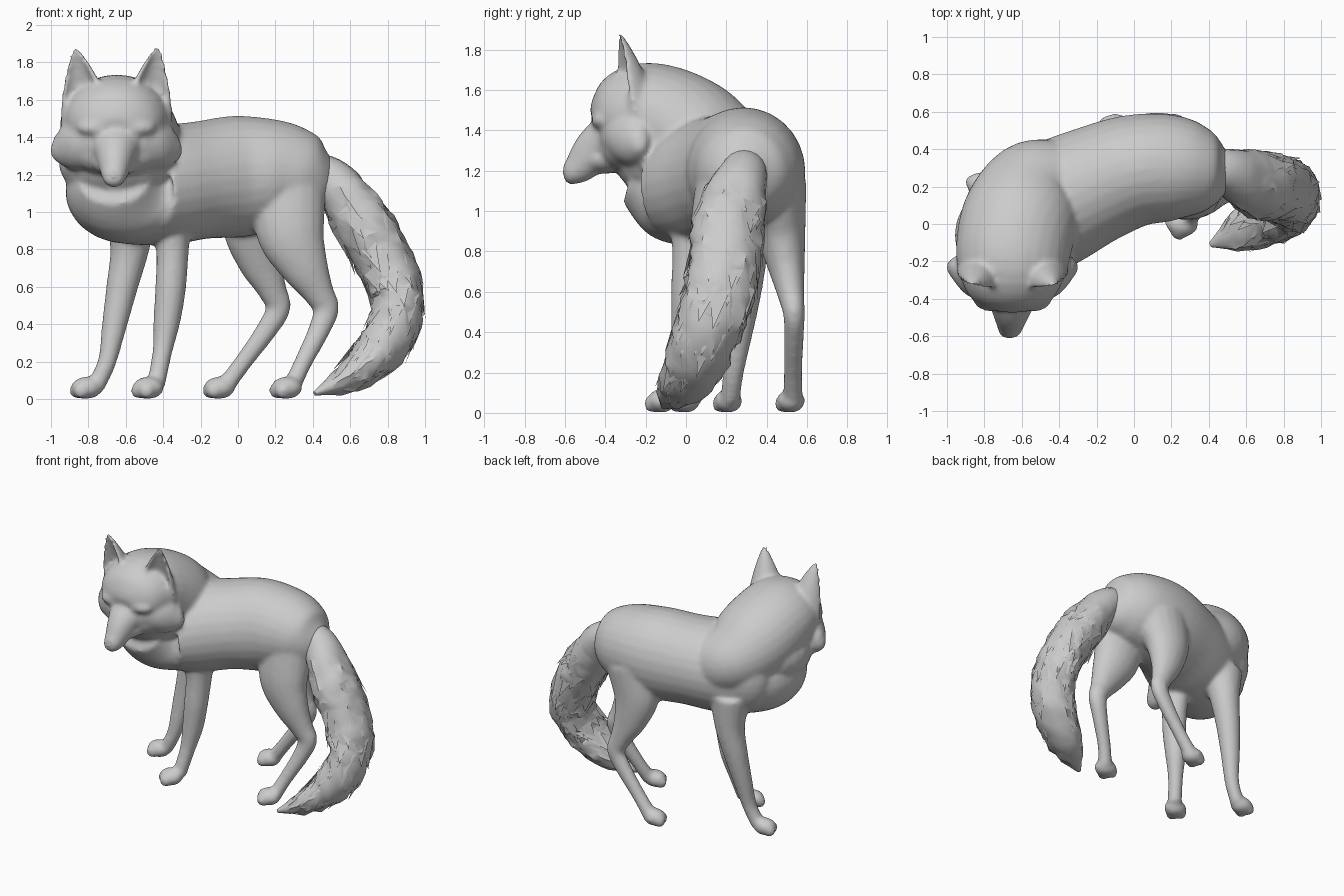
import bpy, bmesh, math, random
from mathutils import Vector, Matrix

random.seed(4)
cube = bpy.data.objects.get("Cube")
if cube:
    bpy.data.objects.remove(cube, do_unlink=True)

grey = bpy.data.materials.new("fur_grey")
grey.use_nodes = True
colour = (0.6, 0.6, 0.6, 1)
grey.diffuse_color = colour
grey.node_tree.nodes["Principled BSDF"].inputs["Base Color"].default_value = colour


def finish(bm, name):
    bmesh.ops.recalc_face_normals(bm, faces=bm.faces[:])
    mesh = bpy.data.meshes.new(name)
    bm.to_mesh(mesh)
    bm.free()
    mesh.materials.append(grey)
    for p in mesh.polygons:
        p.use_smooth = True
    ob = bpy.data.objects.new(name, mesh)
    bpy.context.collection.objects.link(ob)
    return ob


def smooth_path(points, steps):
    """Pass a smooth curve through the points, widths included."""
    pts = [Vector(p) for p in points]
    out = []
    for i in range(len(pts) - 1):
        a, b, c, d = pts[max(i - 1, 0)], pts[i], pts[i + 1], pts[min(i + 2, len(pts) - 1)]
        for k in range(steps):
            t = k / steps
            out.append(b + (c - a) * (t / 2) + (a * 2 - b * 5 + c * 4 - d) * (t * t / 2)
                       + (b * 3 - a - c * 3 + d) * (t ** 3 / 2))
    return out + [pts[-1]]


def bridge(bm, rings):
    """Skin a row of closed rings and cap both ends."""
    n = len(rings[0])
    for r, s in zip(rings, rings[1:]):
        for k in range(n):
            j = (k + 1) % n
            bm.faces.new((r[k], r[j], s[j], s[k]))
    bm.faces.new(rings[0])
    bm.faces.new(rings[-1])


def loft(bm, points, side=None, sides=28, steps=5):
    """Skin oval rings along (x, y, z, half width, half height) stations."""
    path = smooth_path(points, steps)
    rings = []
    for i, p in enumerate(path):
        tangent = (path[min(i + 1, len(path) - 1)] - path[max(i - 1, 0)]).to_3d().normalized()
        across = Vector(side) if side else tangent.cross(Vector((0, 0, 1)))
        across = (across - tangent * across.dot(tangent)).normalized()
        over = across.cross(tangent)
        ring = []
        for k in range(sides):
            a = math.tau * k / sides
            ring.append(bm.verts.new(p.to_3d() + across * (p[3] * math.cos(a))
                                     + over * (p[4] * math.sin(a))))
        rings.append(ring)
    bridge(bm, rings)
    return rings


def ball(bm, centre, radii):
    place = Matrix.Translation(centre) @ Matrix.Diagonal((*radii, 1))
    bmesh.ops.create_uvsphere(bm, u_segments=24, v_segments=14, radius=1, matrix=place)


def cupped_ear(bm, s):
    """Crescent rings from the skull to the tip, hollow towards the front."""
    base, tip = Vector((-.65 + s * .165, -.3, 1.5)), Vector((-.65 + s * .222, -.335, 1.885))
    out = Vector((.95, s * .3, -s * .15)).normalized()
    back = Vector((s * -.3, .95, .1)).normalized()
    rings = []
    for i in range(11):
        t = i / 10
        w = .135 * (1 - t ** 1.3) ** .9 + .012
        outer = [math.radians(-90 + 15 * k) for k in range(13)]
        ring = [(math.sin(a), 1.1 * math.cos(a)) for a in outer]
        ring += [(math.sin(a) * .8, .5 * math.cos(a) - .08) for a in reversed(outer)]
        rings.append([bm.verts.new(base.lerp(tip, t) + out * (w * u) + back * (w * v))
                      for u, v in ring])
    bridge(bm, rings)


body = bmesh.new()

# Torso, bending from the rump round to the chest
loft(body, [(.5, .285, 1.18, .1, .11), (.44, .285, 1.18, .18, .19), (.35, .29, 1.19, .24, .25),
            (.2, .3, 1.2, .285, .295), (0, .285, 1.19, .3, .325), (-.2, .215, 1.17, .315, .315),
            (-.4, .12, 1.14, .335, .32), (-.57, .02, 1.11, .335, .285),
            (-.645, -.1, 1.12, .29, .255), (-.665, -.25, 1.18, .19, .15)])

# Skull and neck
loft(body, [(-.65, -.45, 1.42, .11, .08), (-.65, -.39, 1.44, .22, .17),
            (-.65, -.25, 1.48, .29, .25), (-.64, -.1, 1.44, .31, .28),
            (-.6, .05, 1.35, .31, .29), (-.52, .18, 1.26, .28, .25), (-.38, .24, 1.2, .22, .22)])

# Thick throat fur, far shoulder and jaw filling in under the head
ball(body, (-.64, -.06, 1.27), (.32, .3, .23))
ball(body, (-.62, .2, 1.16), (.22, .17, .27))
ball(body, (-.65, -.31, 1.33), (.25, .13, .14))
ball(body, (-.655, -.4, 1.26), (.12, .13, .075))

# Pointed cheek ruffs, brows and ears
for s in (-1, 1):
    loft(body, [(-.65 + s * .12, -.27, 1.38, .16, .16), (-.65 + s * .22, -.25, 1.36, .13, .14),
                (-.65 + s * .3, -.23, 1.36, .07, .1), (-.65 + s * .34, -.22, 1.37, .025, .05)],
         side=(0, 1, 0))
    ball(body, (-.65 + s * .1, -.41, 1.45), (.11, .06, .05))
    cupped_ear(body, s)

# Muzzle
loft(body, [(-.65, -.33, 1.38, .19, .14), (-.655, -.44, 1.315, .115, .11),
            (-.66, -.52, 1.225, .08, .085), (-.665, -.58, 1.18, .058, .055),
            (-.665, -.605, 1.17, .035, .03)])

# Legs, each running from the hip or shoulder to the ankle
near_front_leg = [(-.36, .05, 1.05, .14, .12), (-.35, .03, .8, .1, .088), (-.36, .01, .6, .085, .083),
                  (-.38, 0, .42, .075, .073), (-.405, -.03, .25, .055, .053), (-.44, -.08, .07, .05, .05)]
far_front_leg = [(-.57, .28, 1.02, .14, .15), (-.58, .3, .8, .105, .105), (-.62, .29, .6, .085, .085),
                 (-.66, .265, .4, .067, .068), (-.7, .235, .2, .052, .05), (-.76, .22, .07, .05, .05)]
near_hind_leg = [(.27, .2, 1.15, .15, .2), (.28, .15, .9, .13, .185), (.35, .14, .72, .1, .135),
                 (.43, .155, .57, .072, .085), (.47, .165, .48, .06, .07), (.43, .14, .36, .052, .058),
                 (.34, .08, .18, .045, .048), (.29, .03, .07, .05, .05)]
far_hind_leg = [(.13, .43, 1.12, .17, .21), (.09, .465, .92, .13, .175), (.12, .495, .74, .095, .125),
                (.18, .52, .59, .068, .08), (.215, .535, .49, .054, .067), (.16, .535, .38, .05, .058),
                (.03, .53, .2, .046, .048), (-.06, .53, .08, .05, .05)]
for leg in (near_front_leg, far_front_leg, near_hind_leg, far_hind_leg):
    loft(body, leg, side=(0, 1, 0), sides=18)

# Paws, with toes reaching forward
for x, y, turn in ((-.48, -.12, -2.4), (-.81, .21, -2.8), (.26, 0, -2.6), (-.1, .52, -2.8)):
    reach = Vector((math.cos(turn), math.sin(turn), 0))
    ball(body, (x, y, .06), (.085, .07, .06))
    for spread in (-.03, .03):
        toe = Vector((x, y, .045)) + reach * .04 + Vector((-reach.y, reach.x, 0)) * spread
        ball(body, toe, (.045, .04, .045))

skin = finish(body, "body")
remesh = skin.modifiers.new("one_skin", "REMESH")
remesh.mode = "VOXEL"
remesh.voxel_size = .014
remesh.use_smooth_shade = True
relax = skin.modifiers.new("relax", "SMOOTH")
relax.factor = .5
relax.iterations = 10

# Nose pad
nose = bmesh.new()
ball(nose, (-.665, -.585, 1.192), (.036, .025, .026))
finish(nose, "nose")

# Bushy tail, curling down and forward to a point
tail = bmesh.new()
rings = loft(tail, [(.38, .285, 1.23, .1, .09), (.48, .285, 1.185, .118, .115), (.57, .25, 1.09, .15, .135),
                    (.67, .21, .93, .18, .155), (.755, .195, .79, .175, .155), (.83, .17, .63, .175, .145),
                    (.85, .135, .49, .17, .14), (.81, .08, .34, .16, .14), (.71, .03, .21, .15, .115),
                    (.57, -.04, .105, .11, .075), (.41, -.11, .03, .015, .012)],
             side=(0, 1, 0), sides=20, steps=4)
for ring in rings[8:-3]:
    for v in ring:
        v.co += Vector([random.uniform(-.012, .012) for _ in range(3)])

# Loose fur tufts lying along the tail
locks = bmesh.new()
for _ in range(110):
    i = random.randrange(9, len(rings) - 8)
    k = random.randrange(20)
    mid = sum((v.co for v in rings[i + 3]), Vector()) / 20
    a, b = rings[i][k].co, rings[i][(k + 2) % 20].co
    end = rings[i + 4][(k + 1) % 20].co
    end = end + (end - mid).normalized() * random.uniform(.006, .018)
    locks.faces.new([locks.verts.new(p) for p in (a, b, end)])
tail_ob = finish(tail, "tail")
finish(locks, "tail_tufts")

# Keep the hard edges of the tail fur crisp
bpy.ops.object.select_all(action="DESELECT")
tail_ob.select_set(True)
bpy.context.view_layer.objects.active = tail_ob
bpy.ops.object.shade_smooth_by_angle(angle=math.radians(35))
